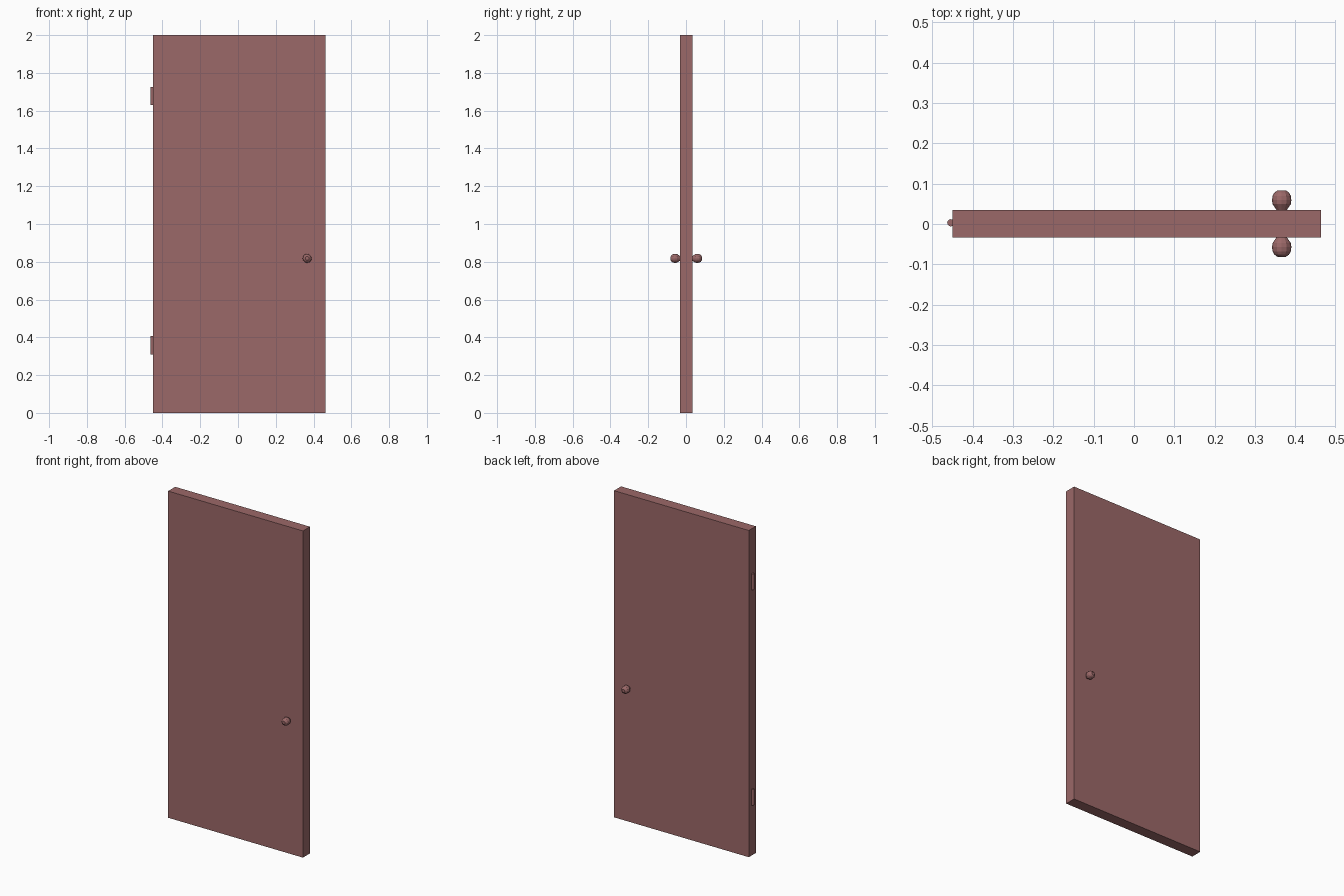
import bpy, bmesh, math
from mathutils import Matrix, Vector

if "Cube" in bpy.data.objects:
    bpy.data.objects.remove(bpy.data.objects["Cube"])

wood = bpy.data.materials.new("door_paint")
wood.diffuse_color = (0.33, 0.14, 0.14, 1)
wood.use_nodes = True
wood.node_tree.nodes["Principled BSDF"].inputs["Base Color"].default_value = wood.diffuse_color


def finish(name, bm):
    bmesh.ops.recalc_face_normals(bm, faces=bm.faces)
    me = bpy.data.meshes.new(name)
    bm.to_mesh(me)
    bm.free()
    me.materials.append(wood)
    ob = bpy.data.objects.new(name, me)
    bpy.context.collection.objects.link(ob)
    return ob


# Door slab
X0, X1, Y0, Y1 = -0.45, 0.463, -0.033, 0.035
bm = bmesh.new()
bmesh.ops.create_cube(bm, size=1, matrix=Matrix.Translation(((X0 + X1) / 2, (Y0 + Y1) / 2, 1))
                      @ Matrix.Diagonal((X1 - X0, Y1 - Y0, 2, 1)))
finish("door_slab", bm)

# Knobs: profile of (radius, distance from slab face), turned around y
PROFILE = [(0.013, 0.0), (0.017, 0.006), (0.0225, 0.014), (0.024, 0.024),
           (0.0225, 0.035), (0.018, 0.043), (0.010, 0.0485)]
SIDES = 12


def knob(name, face_y, side):
    bm = bmesh.new()
    rings = []
    for r, d in PROFILE:
        rings.append([bm.verts.new((0.366 + r * math.cos(2 * math.pi * i / SIDES),
                                    face_y + side * d,
                                    0.818 + r * math.sin(2 * math.pi * i / SIDES)))
                      for i in range(SIDES)])
    for a, b in zip(rings, rings[1:]):
        for i in range(SIDES):
            j = (i + 1) % SIDES
            bm.faces.new((a[i], a[j], b[j], b[i]))
    bm.faces.new(rings[0])
    bm.faces.new(rings[-1])
    finish(name, bm)


knob("front_knob", Y0, -1)
knob("back_knob", Y1, 1)

# Hinge pins on the left edge
for name, z in (("lower_hinge", 0.358), ("upper_hinge", 1.677)):
    bm = bmesh.new()
    bmesh.ops.create_cone(bm, cap_ends=True, segments=12, radius1=0.009, radius2=0.009,
                          depth=0.096, matrix=Matrix.Translation((-0.454, 0.003, z)))
    finish(name, bm)
